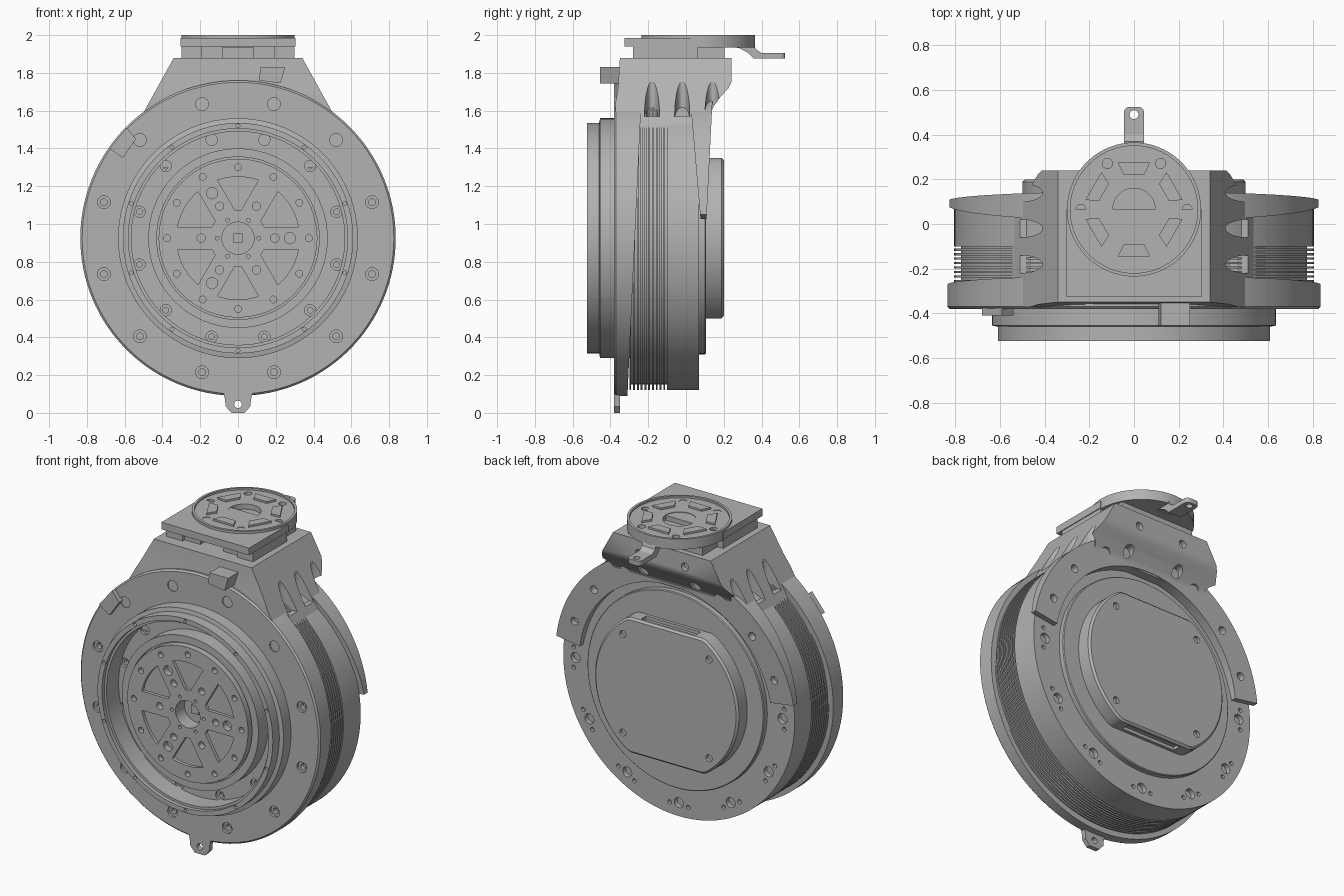
import bpy, bmesh
from math import sin, cos, radians, pi
from mathutils import Matrix, Vector

cube = bpy.data.objects.get("Cube")
if cube:
    bpy.data.objects.remove(cube)

grey = bpy.data.materials.new("machined_grey")
grey.use_nodes = True
grey.diffuse_color = (0.45, 0.45, 0.45, 1)
grey.node_tree.nodes["Principled BSDF"].inputs["Base Color"].default_value = grey.diffuse_color

# Frames: FRONT has height pointing at -y, TOP points up, SIDE extrudes along x
AXIS_Z = 0.925
FRONT = Matrix.Translation((0, 0, AXIS_Z)) @ Matrix.Rotation(pi / 2, 4, 'X')
TOP = Matrix.Translation((0, 0.065, 0))
SIDE = Matrix(((0, 0, 1, 0), (1, 0, 0, 0), (0, 1, 0, 0), (0, 0, 0, 1)))


def polar(r, deg):
    return r * cos(radians(deg)), r * sin(radians(deg))


def ring(r, count, start=0):
    return [polar(r, start + 360 * i / count) for i in range(count)]


def lathe(bm, profile, frame, centre=(0, 0), steps=96):
    """Revolve (radius, height) points about the frame's height axis."""
    vs = [bm.verts.new((r, 0, h)) for r, h in profile]
    es = [bm.edges.new(p) for p in zip(vs, vs[1:])]
    old = set(bm.verts) - set(vs)
    bmesh.ops.spin(bm, geom=vs + es, cent=(0, 0, 0), axis=(0, 0, 1), dvec=(0, 0, 0),
                   angle=2 * pi, steps=steps, use_merge=True)
    new = [v for v in bm.verts if v not in old]
    bmesh.ops.transform(bm, verts=new, matrix=frame @ Matrix.Translation((*centre, 0)))


def prism(bm, points, low, high, frame):
    """Extrude an outline between two heights of the frame."""
    face = bm.faces.new([bm.verts.new(frame @ Vector((x, y, low))) for x, y in points])
    out = bmesh.ops.extrude_face_region(bm, geom=[face])
    shift = frame.to_3x3() @ Vector((0, 0, high - low))
    top = [g for g in out["geom"] if isinstance(g, bmesh.types.BMVert)]
    bmesh.ops.translate(bm, verts=top, vec=shift)


def box(bm, x0, x1, y0, y1, z0, z1):
    prism(bm, [(x0, y0), (x1, y0), (x1, y1), (x0, y1)], z0, z1, Matrix())


def finish(name, bm):
    bmesh.ops.remove_doubles(bm, verts=bm.verts, dist=1e-5)
    bmesh.ops.recalc_face_normals(bm, faces=bm.faces)
    mesh = bpy.data.meshes.new(name)
    bm.to_mesh(mesh)
    bm.free()
    mesh.materials.append(grey)
    ob = bpy.data.objects.new(name, mesh)
    bpy.context.scene.collection.objects.link(ob)
    shade(mesh)
    return ob


def shade(mesh):
    mesh.shade_smooth()
    mesh.set_sharp_from_angle(angle=radians(30))


def make(name, fn, *args, **kw):
    bm = bmesh.new()
    fn(bm, *args, **kw)
    return finish(name, bm)


def cut(ob, bm):
    """Subtract a cutter mesh and bake the result."""
    cutter = finish("cutter", bm)
    mod = ob.modifiers.new("cut", 'BOOLEAN')
    mod.object, mod.operation, mod.solver = cutter, 'DIFFERENCE', 'EXACT'
    deps = bpy.context.evaluated_depsgraph_get()
    mesh = bpy.data.meshes.new_from_object(ob.evaluated_get(deps))
    ob.modifiers.clear()
    ob.data = mesh
    shade(mesh)
    bpy.data.objects.remove(cutter)


def bores(bm, centres, face, steps, frame=FRONT, into=-1):
    """Stepped holes: steps are (radius, depth) going in from the face height."""
    prof = [(0, face - into * 0.03)]
    last = face - into * 0.03
    for r, depth in steps:
        prof += [(r, last), (r, face + into * depth)]
        last = face + into * depth
    for c in centres:
        lathe(bm, prof + [(0, last)], frame, c, 16)


# Finned main body
profile = [(0, -0.07), (0.805, -0.07), (0.805, 0.10)]
for i in range(10):
    h = 0.10 + 0.02 * i
    profile += [(0.775, h), (0.775, h + 0.01), (0.805, h + 0.01), (0.805, h + 0.02)]
body = make("finned_body", lathe, profile + [(0, 0.30)], FRONT, steps=128)
bm = bmesh.new()
bores(bm, ring(0.72, 12, 30), -0.07, [(0.032, 0.03)], into=1)
bores(bm, ring(0.735, 12, 35) + ring(0.735, 12, 25), -0.07, [(0.013, 0.02)], into=1)
cut(body, bm)

# Front flange, thicker toward the top
bm = bmesh.new()
lathe(bm, [(0, 0.27), (0.835, 0.27), (0.835, 0.37), (0.825, 0.38), (0, 0.38)], FRONT, steps=128)
for v in bm.verts:
    if v.co.y > -0.3:
        v.co.y = -0.31 + 0.047 * (v.co.z - 0.09)
flange = finish("front_flange", bm)
bm = bmesh.new()
bores(bm, ring(0.735, 12, 15), 0.38, [(0.034, 0.015), (0.018, 0.04)])
bores(bm, ring(0.54, 12, 15), 0.38, [(0.03, 0.015), (0.015, 0.035)])
cut(flange, bm)

# Raised front ring and its lip
lip = make("front_ring", lathe,
           [(0.565, 0.3), (0.565, 0.5), (0.58, 0.5), (0.58, 0.525), (0.61, 0.525), (0.61, 0.46),
            (0.635, 0.455), (0.635, 0.3), (0.565, 0.3)], FRONT)
bm = bmesh.new()
bores(bm, ring(0.595, 10, 18), 0.525, [(0.01, 0.03)])
cut(lip, bm)

# Output hub with six pockets between its arms
hub = make("output_hub", lathe,
           [(0, 0.33), (0.475, 0.33), (0.475, 0.475), (0.43, 0.475), (0.43, 0.455), (0.42, 0.455),
            (0.42, 0.5), (0.085, 0.5), (0.085, 0.41), (0, 0.41)], FRONT)
bm = bmesh.new()
for k in range(6):
    mid = 30 + 60 * k
    outline = [polar(0.325, mid + 19.4 * t / 6) for t in range(-6, 7)]
    outline += [polar(0.15, mid + 6.4 * t) for t in (1, 0, -1)]
    prism(bm, outline, 0.48, 0.53, FRONT)
bores(bm, ring(0.375, 12), 0.5, [(0.018, 0.03)])
bores(bm, ring(0.195, 6), 0.5, [(0.022, 0.04)])
bores(bm, ring(0.275, 3), 0.5, [(0.03, 0.04)])
bores(bm, ring(0.11, 6), 0.5, [(0.01, 0.03)])
cut(hub, bm)
make("hub_square", prism, ring(0.035, 4, 45), 0.4, 0.43, FRONT)

# Rear plate and flat-sided cover
make("rear_plate", lathe, [(0, -0.05), (0.615, -0.05), (0.615, -0.1), (0.61, -0.105), (0, -0.105)], FRONT)
bm = bmesh.new()
outline = [(x, max(-0.425, min(0.425, y))) for x, y in ring(0.5, 96)]
prism(bm, outline, -0.2, -0.09, FRONT)
rim = [e for e in bm.edges if all(v.co.y > 0.19 for v in e.verts)]
bmesh.ops.bevel(bm, geom=rim, offset=0.012, segments=1, affect='EDGES')
cover = finish("rear_cover", bm)
bm = bmesh.new()
bores(bm, [(x, y) for x in (-0.3, 0.3) for y in (-0.31, 0.31)], -0.2, [(0.022, 0.02)], into=1)
for s in (-1, 1):
    z = AXIS_Z + s * 0.425
    box(bm, -0.19, 0.19, 0.125, 0.175, z - 0.02, z + 0.02)
cut(cover, bm)

# Rear shroud over the upper half
bm = bmesh.new()
angles = [8.6 + (180 - 17.2) * i / 48 for i in range(49)]
prism(bm, [polar(0.835, a) for a in angles] + [polar(0.67, a) for a in reversed(angles)],
      -0.11, -0.05, FRONT)
for v in bm.verts:
    rise = v.co.z - 1.05
    v.co.y = 0.11 + 0.05 * rise if v.co.y > 0.08 else 0.075 - 0.087 * rise
shroud = finish("rear_shroud", bm)
bm = bmesh.new()
spots = [polar(0.74, a) for a in (20, 42, 138, 160)]
bores(bm, spots, -0.13, [(0.025, 0.05)], into=1)
cut(shroud, bm)

# Tapered neck with fluted sides
bm = bmesh.new()
prism(bm, [(-0.35, 1.88), (0.24, 1.88), (0.24, 1.75), (0.225, 1.72), (0.18, 1.67), (0.145, 1.62),
           (0.13, 1.585), (0.05, 1.585), (0.05, 1.3), (-0.372, 1.3), (-0.372, 1.65), (-0.36, 1.72)],
      -0.9, 0.9, SIDE)
for s in (-1, 1):
    bmesh.ops.bisect_plane(bm, geom=bm.verts[:] + bm.edges[:] + bm.faces[:],
                           plane_co=(s * 0.34, 0, 1.88), plane_no=(s, 0, 0.553), clear_outer=True)
    bmesh.ops.holes_fill(bm, edges=[e for e in bm.edges if e.is_boundary])
neck = finish("neck", bm)
bm = bmesh.new()
for s in (-1, 1):
    for y in (-0.18, -0.02, 0.14):
        flute = Matrix.Translation((s * 0.51, y, 0)) @ Matrix.Diagonal((2.5, 1, 1, 1))
        lathe(bm, [(0, 1.57), (0.04, 1.57), (0.04, 1.95), (0, 1.95)], flute, steps=32)
cut(neck, bm)
bm = bmesh.new()
bores(bm, [polar(0.75, a) for a in (64, 76, 104, 116)], -0.22, [(0.034, 0.12)], into=1)
bores(bm, [(-0.16, 0.87), (0.16, 0.87)], -0.24, [(0.025, 0.03)], into=1)
cut(neck, bm)

# Small blocks on the front
make("upper_block", prism, [(0.12, 0.905), (0.25, 0.905), (0.225, 0.82), (0.11, 0.835)], 0.34, 0.455, FRONT)
make("side_block", prism, [(-0.68, 0.475), (-0.59, 0.585), (-0.54, 0.525), (-0.61, 0.425)], 0.35, 0.41, FRONT)

# Bottom lug
bm = bmesh.new()
prism(bm, [(-0.08, -0.8), (-0.068, -0.86), (-0.066, -0.89), (-0.035, -0.925), (0.035, -0.925),
           (0.066, -0.89), (0.068, -0.86), (0.08, -0.8)], 0.35, 0.38, FRONT)
lug = finish("bottom_lug", bm)
bm = bmesh.new()
bores(bm, [(0, -0.88)], 0.38, [(0.02, 0.1)])
cut(lug, bm)

# Top mount: feet, core and square plate
bm = bmesh.new()
box(bm, -0.26, 0.26, -0.2, 0.205, 1.87, 1.95)
for s in (-1, 1):
    box(bm, *sorted((s * 0.08, s * 0.19)), -0.26, 0, 1.87, 1.95)
    box(bm, *sorted((s * 0.19, s * 0.3)), -0.28, 0.06, 1.87, 1.945)
finish("mount_feet", bm)
make("mount_plate", box, -0.305, 0.305, -0.325, 0.065, 1.94, 1.985)

# Round connector with pads
disc = make("connector_disc", lathe,
            [(0, 1.935), (0.3, 1.935), (0.3, 2.0), (0.285, 2.0), (0.285, 1.988), (0.095, 1.988),
             (0.095, 1.955), (0, 1.955)], TOP)
bm = bmesh.new()
bores(bm, ring(0.238, 6), 1.988, [(0.023, 0.03)], TOP)
cut(disc, bm)
bm = bmesh.new()
for k in range(6):
    turn = TOP @ Matrix.Rotation(radians(30 + 60 * k), 4, 'Z')
    prism(bm, [(0.155, -0.045), (0.21, -0.072), (0.21, 0.072), (0.155, 0.045)], 1.98, 2.0, turn)
finish("connector_pads", bm)

# Bent rear tab
bm = bmesh.new()
prism(bm, [(0.2, 1.94), (0.28, 1.932), (0.33, 1.905), (0.36, 1.875), (0.525, 1.875), (0.525, 1.905),
           (0.4, 1.905), (0.37, 1.925), (0.355, 1.97), (0.2, 1.97)], -0.045, 0.045, SIDE)
corners = [e for e in bm.edges if all(v.co.y > 0.52 for v in e.verts)
           and abs(e.verts[0].co.x - e.verts[1].co.x) < 0.01]
bmesh.ops.bevel(bm, geom=corners, offset=0.025, segments=4, affect='EDGES', profile=0.5)
tab = finish("rear_tab", bm)
bm = bmesh.new()
bores(bm, [(0, 0.425)], 1.905, [(0.02, 0.06)], TOP)
cut(tab, bm)
